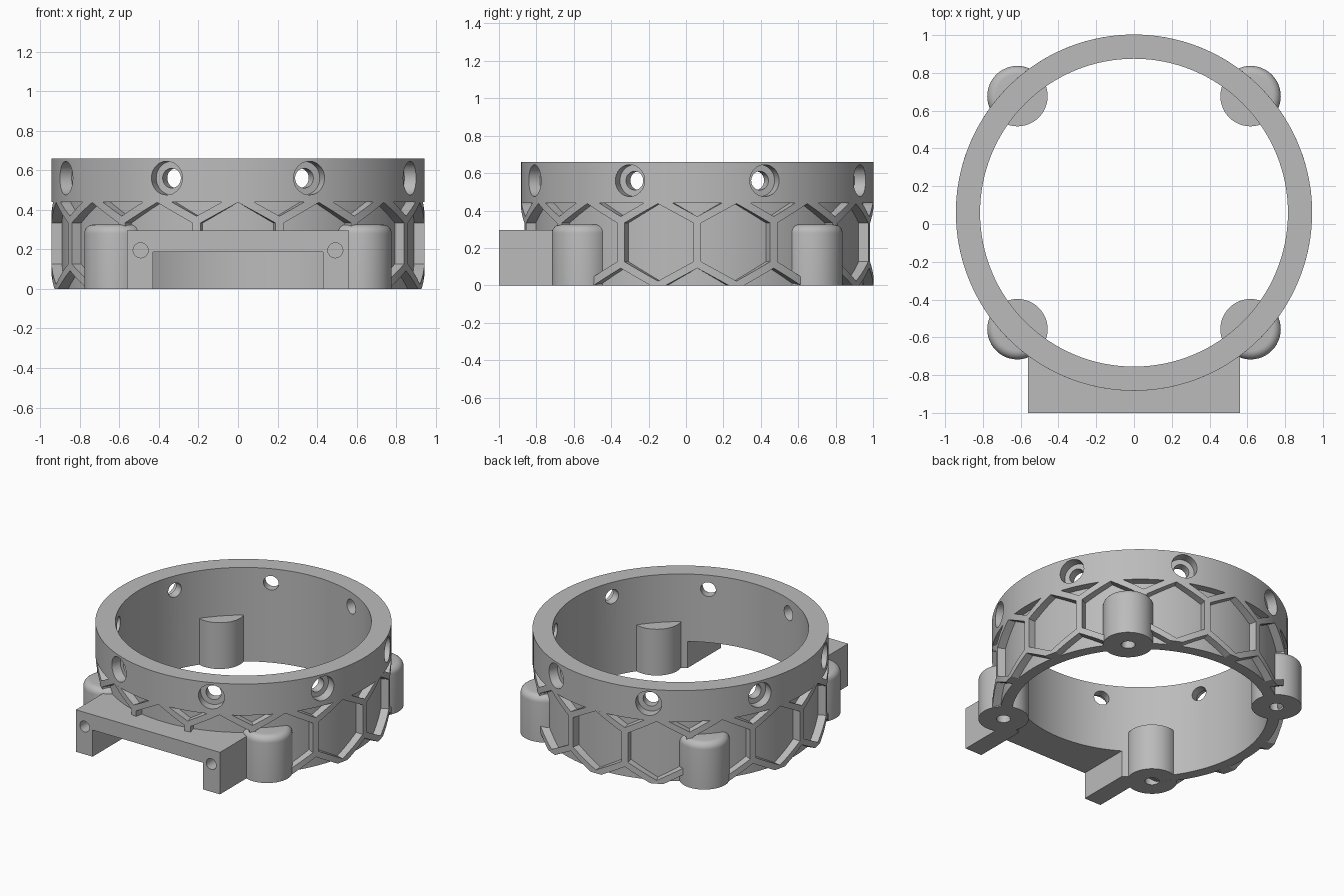
import bpy, bmesh, math
from mathutils import Matrix, Vector

if "Cube" in bpy.data.objects:
    bpy.data.objects.remove(bpy.data.objects["Cube"])

CENTRE = Matrix.Translation((0, 0.06, 0))   # axis of the ring
INNER, RECESS, OUTER = 0.815, 0.89, 0.943
BAND_Z, TOP_Z = 0.44, 0.66
POST_R, POST_H, POST_X = 0.16, 0.325, 0.617

grey = bpy.data.materials.new("plain grey")
grey.use_nodes = True
grey.diffuse_color = (0.5, 0.5, 0.5, 1)
grey.node_tree.nodes["Principled BSDF"].inputs["Base Color"].default_value = (0.5, 0.5, 0.5, 1)


def finish(name, bm, matrix=Matrix()):
    bm.transform(matrix)
    mesh = bpy.data.meshes.new(name)
    bm.to_mesh(mesh)
    bm.free()
    mesh.materials.append(grey)
    obj = bpy.data.objects.new(name, mesh)
    bpy.context.collection.objects.link(obj)
    return obj


def lathe(name, profile, steps, matrix=Matrix(), closed=False):
    """Revolve (radius, z) points about z."""
    bm = bmesh.new()
    verts = [bm.verts.new((r, 0, z)) for r, z in profile]
    edges = [bm.edges.new(pair) for pair in zip(verts, verts[1:])]
    if closed:
        edges.append(bm.edges.new((verts[-1], verts[0])))
    bmesh.ops.spin(bm, geom=verts + edges, cent=(0, 0, 0), axis=(0, 0, 1),
                   angle=math.tau, steps=steps)
    bmesh.ops.remove_doubles(bm, verts=bm.verts, dist=1e-5)
    bmesh.ops.recalc_face_normals(bm, faces=bm.faces)
    return finish(name, bm, matrix)


def cylinder(name, radius, low, high, steps, matrix=Matrix()):
    return lathe(name, [(0, low), (radius, low), (radius, high), (0, high)], steps, matrix)


def box(name, low, high):
    low, high = Vector(low), Vector(high)
    bm = bmesh.new()
    bmesh.ops.create_cube(bm, size=1)
    return finish(name, bm, Matrix.Translation((low + high) / 2) @ Matrix.Diagonal((*(high - low), 1)))


def apply(obj, mod):
    bpy.context.view_layer.objects.active = obj
    bpy.ops.object.modifier_apply(modifier=mod.name)


def boolean(obj, cutter, operation="DIFFERENCE"):
    mod = obj.modifiers.new("cut", "BOOLEAN")
    mod.operation, mod.solver, mod.object = operation, "EXACT", cutter
    apply(obj, mod)


def polar(angle, z):
    return CENTRE @ Matrix.Translation((0, 0, z)) @ Matrix.Rotation(angle, 4, "Z") @ Matrix.Rotation(math.pi / 2, 4, "Y")


helpers = []


def helper(obj):
    obj.hide_render = True
    helpers.append(obj)
    return obj


# Ring wall: thin below, thick band on top
wall = lathe("ring_wall", [(INNER, 0), (RECESS, 0), (RECESS, BAND_Z), (OUTER, BAND_Z),
                           (OUTER, TOP_Z), (INNER, TOP_Z)], 128, CENTRE, closed=True)

# Eight counterbored radial holes in the band
for i in range(8):
    bore = [(0, 0.7), (0.05, 0.7), (0.05, 0.875), (0.085, 0.875), (0.085, 1.1), (0, 1.1)]
    boolean(wall, helper(lathe("bore_cutter", bore, 32, polar(math.radians(22.5 + 45 * i), 0.56))))

# Hexagonal rib lattice: flat frames wrapped round the ring
HEXES, HEX_R, HEX_Z, HOLE_R = 14, 0.23, 0.23, 0.207
width = math.sqrt(3) * HEX_R
bm = bmesh.new()
for row in (-1, 0, 1):
    for k in range(HEXES):
        cx, cz = (k + 0.5 * abs(row)) * width, HEX_Z + row * 1.5 * HEX_R
        rings = []
        for radius in (HEX_R, HOLE_R):
            rings.append([bm.verts.new((cx + radius * math.sin(-j * math.pi / 3), 0,
                                        cz + radius * math.cos(j * math.pi / 3))) for j in range(6)])
        for j in range(6):
            n = (j + 1) % 6
            bm.faces.new((rings[0][j], rings[0][n], rings[1][n], rings[1][j]))
bmesh.ops.remove_doubles(bm, verts=bm.verts, dist=1e-4)


def slice_at(point, normal, clear=False):
    bmesh.ops.bisect_plane(bm, geom=bm.verts[:] + bm.edges[:] + bm.faces[:], dist=1e-5,
                           plane_co=point, plane_no=normal, clear_outer=clear)


slice_at((0, 0, BAND_Z), (0, 0, 1), True)
slice_at((0, 0, 0), (0, 0, -1), True)
for i in range(-4, HEXES * 8 + 5):
    slice_at((i * width / 8, 0, 0), (1, 0, 0))
for v in bm.verts:
    a = v.co.x * math.tau / (HEXES * width) - math.pi / 2
    v.co = (OUTER * math.cos(a), OUTER * math.sin(a), v.co.z)
bmesh.ops.remove_doubles(bm, verts=bm.verts, dist=1e-4)
for f in bm.faces:
    c = f.calc_center_median()
    f.normal_update()
    if f.normal.x * c.x + f.normal.y * c.y < 0:
        f.normal_flip()
ribs = finish("hex_ribs", bm, CENTRE)
solid = ribs.modifiers.new("depth", "SOLIDIFY")
solid.thickness, solid.offset = 0.065, -1
apply(ribs, solid)

# Four screw posts: rounded outside the ring, flat topped inside
core = helper(cylinder("core_cutter", 0.83, -0.5, 1, 128, CENTRE))
fillet = 0.045
curve = [(POST_R - fillet + fillet * math.cos(t * math.pi / 12),
          POST_H - fillet + fillet * math.sin(t * math.pi / 12)) for t in range(7)]
posts = []
for side, sx in (("left", 1), ("right", -1)):
    for end, sy in (("front", -1), ("back", 1)):
        place = CENTRE @ Matrix.Translation((sx * POST_X, sy * POST_X, 0))
        outer = lathe(f"{end}_{side}_post", [(0, 0.2), (0.045, 0.2), (0.045, 0), (POST_R, 0)]
                      + curve + [(0, POST_H)], 48, place)
        boolean(outer, core)
        inner = cylinder(f"{end}_{side}_post_inside", POST_R, 0, POST_H, 48, place)
        boolean(inner, core, "INTERSECT")
        posts += [outer, inner]
        screw = helper(cylinder("screw_cutter", 0.045, -0.1, 0.2, 48, place))
        boolean(wall, screw)

# Front mounting block with an open channel underneath
block = box("front_block", (-0.56, -1, 0), (0.56, -0.5, 0.295))
notch = helper(box("notch_cutter", (-0.43, -1.2, -0.2), (0.43, -0.4, 0.187)))
bore_core = helper(cylinder("bore_core_cutter", INNER, -0.5, 1, 128, CENTRE))
for part in (block, wall, ribs):
    boolean(part, notch)
boolean(block, bore_core)
for sx in (-1, 1):
    place = Matrix.Translation((sx * 0.492, -1, 0.195)) @ Matrix.Rotation(math.pi / 2, 4, "X")
    boolean(block, helper(cylinder("block_screw_cutter", 0.038, -0.2, 0.1, 32, place)))

for obj in helpers:
    bpy.data.objects.remove(obj)

# Smooth curved faces, keep edges crisp
bpy.ops.object.select_all(action="DESELECT")
for obj in [wall, ribs, block] + posts:
    obj.select_set(True)
bpy.context.view_layer.objects.active = wall
bpy.ops.object.shade_smooth_by_angle(angle=math.radians(30))
